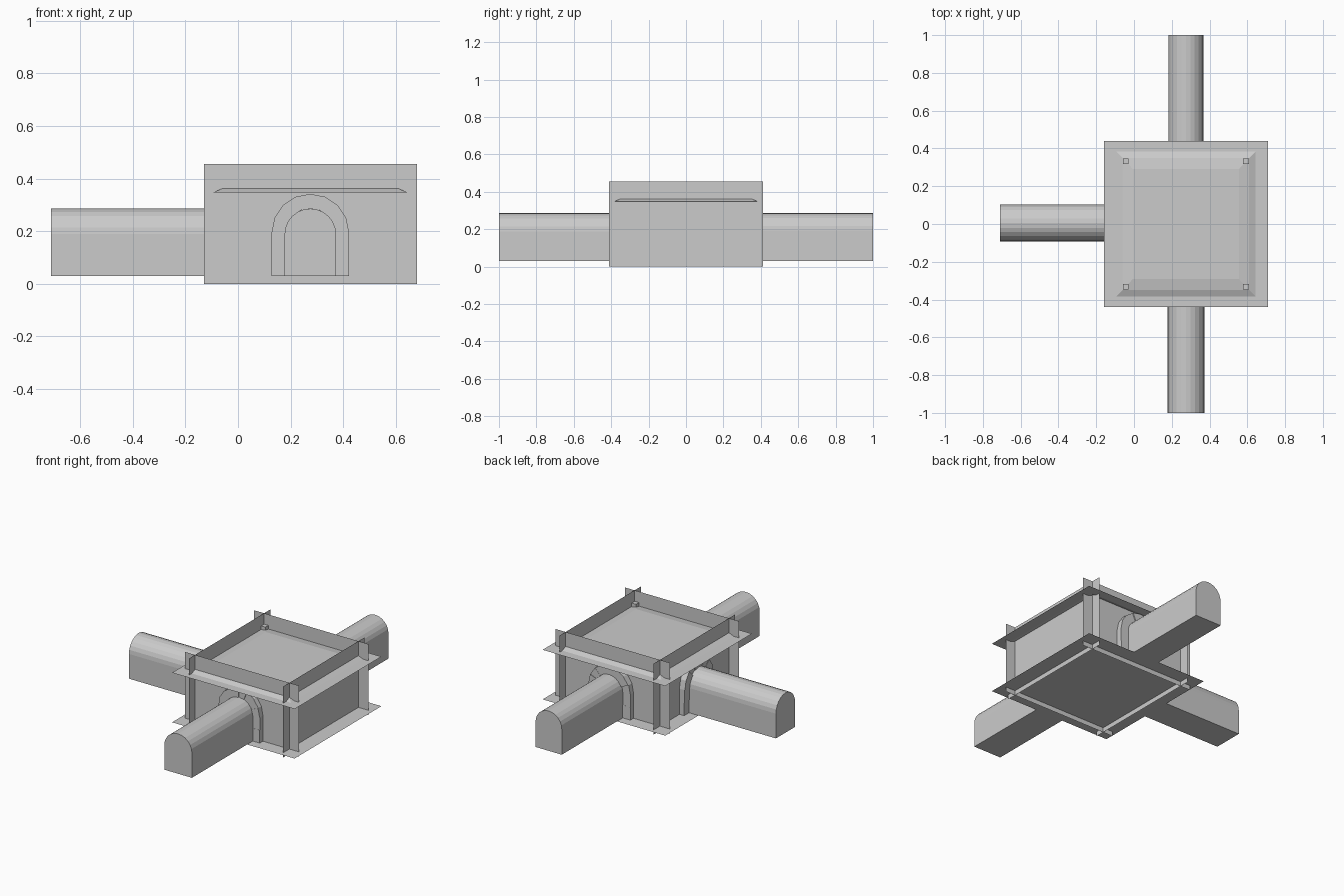
import bpy, bmesh, math, random
from mathutils import Matrix, Vector

random.seed(4)
cube = bpy.data.objects.get("Cube")
if cube:
    bpy.data.objects.remove(cube, do_unlink=True)

# Single plain stone colour
stone = bpy.data.materials.new("grey_stone")
stone.use_nodes = True
GREY = (0.6, 0.6, 0.6, 1)
stone.diffuse_color = GREY
stone.node_tree.nodes["Principled BSDF"].inputs["Base Color"].default_value = GREY

CX = 0.275                      # room centre along x
HX, HY = 0.335, 0.35            # half distance between opposite walls
FLOOR, TOP = 0.03, 0.455


def add_object(name, bm):
    bmesh.ops.recalc_face_normals(bm, faces=bm.faces)
    mesh = bpy.data.meshes.new(name)
    bm.to_mesh(mesh)
    bm.free()
    mesh.materials.append(stone)
    obj = bpy.data.objects.new(name, mesh)
    bpy.context.collection.objects.link(obj)
    return obj


def sheet(name, corners):
    bm = bmesh.new()
    bm.faces.new([bm.verts.new(c) for c in corners])
    mesh_obj = add_object(name, bm)
    return mesh_obj


def rect(hx, hy, z):
    return [(CX + sx * hx, sy * hy, z) for sx, sy in ((-1, -1), (1, -1), (1, 1), (-1, 1))]


def arch(radius, spring, base, steps):
    """Round-topped outline as (across, up) points, from right foot to left foot."""
    pts = [(radius, base)]
    for i in range(steps + 1):
        a = math.pi * i / steps
        pts.append((radius * math.cos(a), spring + radius * math.sin(a)))
    return pts + [(-radius, base)]


def extrude(bm, outline, near, far, frame):
    """Prism along local -y between two depths, placed by a matrix."""
    a = [bm.verts.new(frame @ Vector((x, -near, z))) for x, z in outline]
    b = [bm.verts.new(frame @ Vector((x, -far, z))) for x, z in outline]
    n = len(a)
    bm.faces.new(a)
    bm.faces.new(b[::-1])
    for i in range(n):
        j = (i + 1) % n
        bm.faces.new((a[i], b[i], b[j], a[j]))


# Crossing wall sheets that overrun the corners
for name, side in (("front_wall", -1), ("back_wall", 1)):
    y = side * HY
    pts = [(CX - 0.405, y, 0), (CX + 0.405, y, 0), (CX + 0.405, y, TOP), (CX - 0.405, y, TOP)]
    sheet(name, pts if side < 0 else pts[::-1])
for name, side in (("inner_side_wall", -1), ("outer_side_wall", 1)):
    x = CX + side * HX
    pts = [(x, -0.413, 0), (x, 0.413, 0), (x, 0.413, TOP), (x, -0.413, TOP)]
    sheet(name, pts if side > 0 else pts[::-1])

# Floor sheet
sheet("floor", rect(0.435, 0.44, FLOOR)[::-1])

# Ceiling: flat flange, sloped border and slightly raised centre
bm = bmesh.new()
rings = [[bm.verts.new(p) for p in rect(hx, hy, z)] for hx, hy, z in
         ((0.435, 0.44, 0.348), (0.368, 0.383, 0.348), (HX, HY, 0.362), (0.28, 0.29, 0.372))]
for lo, hi in zip(rings, rings[1:]):
    for i in range(4):
        j = (i + 1) % 4
        bm.faces.new((lo[i], lo[j], hi[j], hi[i]))
bm.faces.new(rings[-1])
add_object("ceiling", bm)

# Square corner posts inside the room
bm = bmesh.new()
for sx in (-1, 1):
    for sy in (-1, 1):
        m = Matrix.Translation((CX + sx * 0.318, sy * 0.333, 0.208)) @ Matrix.Diagonal((0.03, 0.03, 0.356, 1))
        bmesh.ops.create_cube(bm, size=1, matrix=m)
add_object("corner_posts", bm)

# Round-topped passages with stone block surrounds
passages = (
    ("front", Matrix.Translation((CX, 0, 0)), HY, 1.0, 0.098),
    ("back", Matrix.Translation((CX, 0, 0)) @ Matrix.Rotation(math.pi, 4, "Z"), HY, 1.0, 0.093),
    ("side", Matrix.Translation((CX, 0.005, 0)) @ Matrix.Rotation(-math.pi / 2, 4, "Z"), HX, 0.985, 0.097),
)
for name, frame, wall, end, radius in passages:
    bm = bmesh.new()
    extrude(bm, arch(radius, 0.286 - radius, FLOOR, 12), wall - 0.01, end, frame)
    add_object(name + "_passage", bm)

    bm = bmesh.new()
    inner, outer = (arch(r, 0.195, FLOOR, 8) for r in (0.092, 0.147))

    def split_leg(pts):
        mids = lambda a, b: (a[0], (a[1] + b[1]) / 2)
        return [pts[0], mids(pts[0], pts[1])] + pts[1:-1] + [mids(pts[-1], pts[-2]), pts[-1]]

    inner, outer = split_leg(inner), split_leg(outer)
    for i in range(len(inner) - 1):
        block = [inner[i], outer[i], outer[i + 1], inner[i + 1]]
        extrude(bm, block, wall - 0.02, wall + 0.035 + random.uniform(-0.005, 0.005), frame)
    add_object(name + "_arch_blocks", bm)
